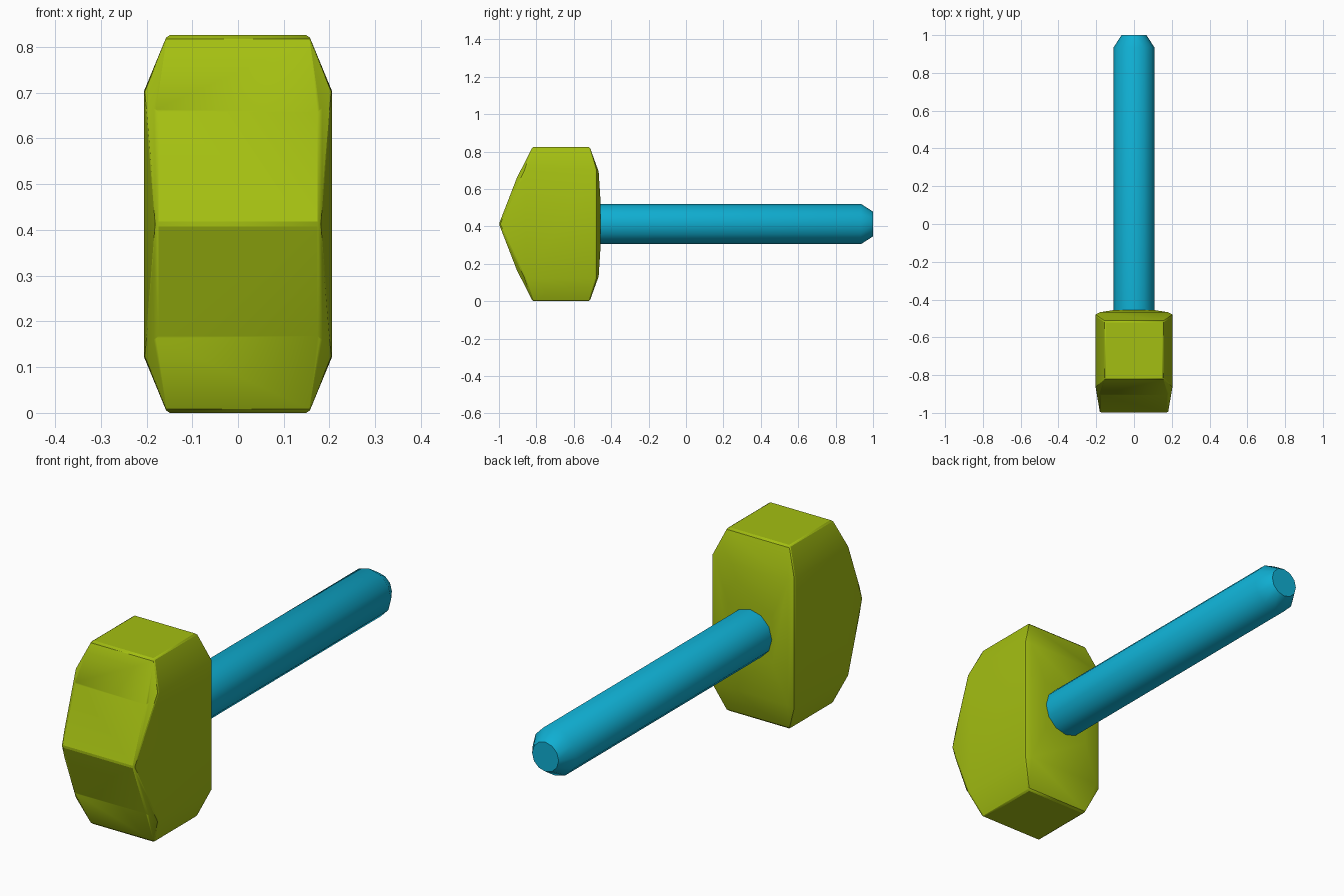
import bpy, bmesh, math

cube = bpy.data.objects.get("Cube")
if cube:
    bpy.data.objects.remove(cube, do_unlink=True)

MID = 0.413  # height of the handle axis


def material(name, rgb):
    mat = bpy.data.materials.new(name)
    mat.use_nodes = True
    mat.diffuse_color = (*rgb, 1)
    mat.node_tree.nodes["Principled BSDF"].inputs["Base Color"].default_value = (*rgb, 1)
    return mat


def finish(bm, name, mat, angle):
    bmesh.ops.recalc_face_normals(bm, faces=bm.faces)
    mesh = bpy.data.meshes.new(name)
    bm.to_mesh(mesh)
    bm.free()
    mesh.materials.append(mat)
    obj = bpy.data.objects.new(name, mesh)
    bpy.context.collection.objects.link(obj)
    bpy.ops.object.select_all(action="DESELECT")
    obj.select_set(True)
    bpy.context.view_layer.objects.active = obj
    bpy.ops.object.shade_smooth_by_angle(angle=math.radians(angle))
    return obj


lime = material("lime", (0.37, 0.52, 0.006))
cyan = material("cyan", (0.005, 0.43, 0.65))

# Hammer head: convex block, mirrored in x and about the handle axis
corners = [  # half width, depth, height above the axis
    (0.18, -1.0, 0.0),      # striking ridge
    (0.18, -0.905, 0.245),  # front face
    (0.205, -0.86, 0.292),  # front shoulder
    (0.155, -0.82, 0.413),  # end face, front
    (0.155, -0.515, 0.413), # end face, back
    (0.205, -0.48, 0.292),  # back shoulder
    (0.18, -0.467, 0.28),   # back face
    (0.11, -0.456, 0.11),   # socket around the handle
]
bm = bmesh.new()
for x, y, h in corners:
    for sx in (-1, 1):
        for sz in ((-1, 1) if h else (1,)):
            bm.verts.new((sx * x, y, MID + sz * h))
bmesh.ops.convex_hull(bm, input=bm.verts)
bmesh.ops.dissolve_limit(bm, angle_limit=math.radians(1), verts=bm.verts, edges=bm.edges)
head = finish(bm, "hammer_head", lime, 25)
bevel = head.modifiers.new("soft_edges", "BEVEL")
bevel.width = 0.006
bevel.segments = 1
bevel.limit_method = "ANGLE"
bevel.angle_limit = math.radians(30)

# Handle: faceted shaft with a chamfered end
SIDES = 12
bm = bmesh.new()
rings = []
for y, r in ((-0.55, 0.108), (0.935, 0.108), (1.0, 0.066)):
    rings.append([bm.verts.new((r * math.cos(a), y, MID + r * math.sin(a)))
                  for a in (math.tau * i / SIDES for i in range(SIDES))])
for low, high in zip(rings, rings[1:]):
    for i in range(SIDES):
        j = (i + 1) % SIDES
        bm.faces.new((low[i], low[j], high[j], high[i]))
bm.faces.new(rings[0])
bm.faces.new(rings[-1])
finish(bm, "handle", cyan, 32)
